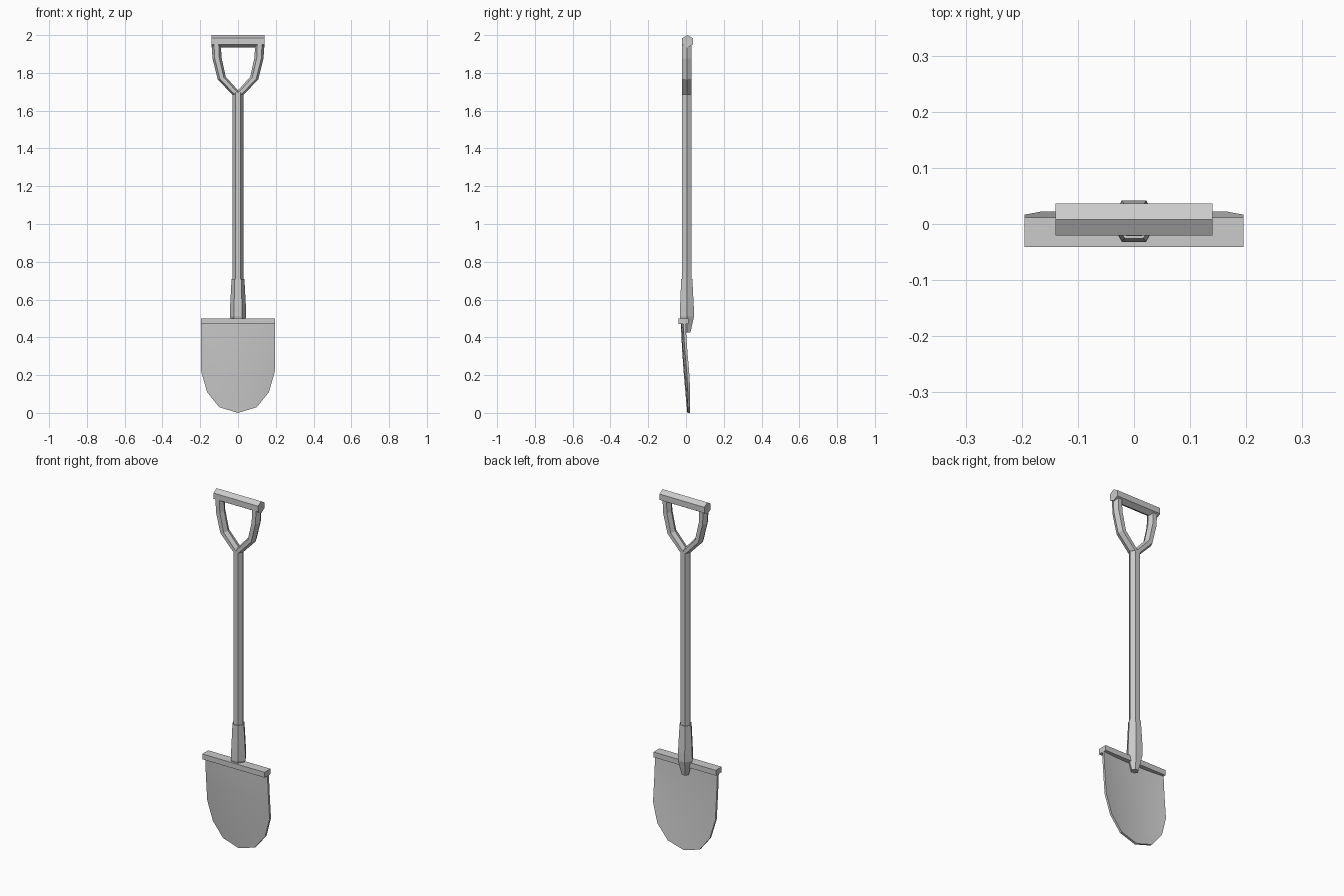
import bpy, bmesh
from math import cos, sin, pi, radians
from mathutils import Vector

cube = bpy.data.objects.get("Cube")
if cube:
    bpy.data.objects.remove(cube, do_unlink=True)

grey = bpy.data.materials.new("plain_grey")
grey.use_nodes = True
colour = (0.6, 0.6, 0.6, 1)
grey.diffuse_color = colour
grey.node_tree.nodes["Principled BSDF"].inputs["Base Color"].default_value = colour


def finish(name, bm):
    bmesh.ops.recalc_face_normals(bm, faces=bm.faces)
    mesh = bpy.data.meshes.new(name)
    bm.to_mesh(mesh)
    bm.free()
    mesh.materials.append(grey)
    obj = bpy.data.objects.new(name, mesh)
    bpy.context.collection.objects.link(obj)
    return obj


def loft(name, rings):
    """Skin a closed tube through equal-sized rings of points."""
    bm = bmesh.new()
    loops = [[bm.verts.new(p) for p in ring] for ring in rings]
    n = len(loops[0])
    for a, b in zip(loops, loops[1:]):
        for i in range(n):
            j = (i + 1) % n
            bm.faces.new((a[i], a[j], b[j], b[i]))
    bm.faces.new(loops[0])
    bm.faces.new(loops[-1])
    return finish(name, bm)


def hex_ring(r, y, z):
    return [(r * cos(i * pi / 3), y + r * sin(i * pi / 3), z) for i in range(6)]


# Shaft, and the socket whose tail tapers behind the blade
loft("shaft", [hex_ring(0.029, 0.004, z) for z in (0.66, 1.695)])
loft("socket", [hex_ring(0.02, 0.006, 0.425), hex_ring(0.043, 0.005, 0.51),
                hex_ring(0.042, 0.005, 0.56), hex_ring(0.034, 0.004, 0.71)])

# Fork arms: each station is an inner and an outer (x, z) point
stations = [((-0.02, 1.685), (0.03, 1.685)), ((0.065, 1.78), (0.107, 1.765)),
            ((0.088, 1.885), (0.135, 1.875)), ((0.09, 1.96), (0.14, 1.96))]
for side, label in ((1, "left"), (-1, "right")):
    rings = []
    for inner, outer in stations:
        mid = (Vector(inner) + Vector(outer)) / 2
        half = (Vector(outer) - Vector(inner)) / 2
        ring = []
        for i in range(6):
            p = mid + half * cos(i * pi / 3)
            ring.append((side * p.x, 0.004 + 0.028 * sin(i * pi / 3), p.y))
        rings.append(ring)
    loft(label + "_fork_arm", rings)

# Hexagonal crosswise grip
loft("grip", [[(x, 0.008 + 0.033 * sin(i * pi / 3), 1.967 + 0.033 * cos(i * pi / 3))
               for i in range(6)] for x in (-0.14, 0.14)])

# Foot rest bar along the top of the blade
loft("foot_rest", [[(x, -0.041, 0.47), (x, 0.012, 0.47), (x, 0.012, 0.5), (x, -0.041, 0.5)]
                   for x in (-0.195, 0.195)])

# Dished blade: edge half width and height, with front depth at centre and edge
columns = [-1, -0.84, -0.51, 0, 0.51, 0.84, 1]
bottom = [0.22, 0.11, 0.03, 0, 0.03, 0.11, 0.22]
bm = bmesh.new()
grid = []
for step in range(7):
    t = step / 6
    row = []
    for c, low in zip(columns, bottom):
        z = 0.48 + (low - 0.48) * t
        drop = 1 - z / 0.48
        y = -0.027 + 0.034 * drop ** 1.4 + c * c * (0.012 + 0.008 * drop)
        row.append([bm.verts.new((0.195 * c, y + d, z)) for d in (0, 0.013)])
    grid.append(row)
for a, b in zip(grid, grid[1:]):
    for i in range(6):
        for k in (0, 1):
            bm.faces.new((a[i][k], a[i + 1][k], b[i + 1][k], b[i][k]))
# Close the blade rim
rim = grid[0] + [r[-1] for r in grid[1:]] + grid[-1][-2::-1] + [r[0] for r in grid[-2:0:-1]]
for p, q in zip(rim, rim[1:] + rim[:1]):
    bm.faces.new((p[0], q[0], q[1], p[1]))
blade = finish("blade", bm)
bpy.ops.object.select_all(action="DESELECT")
blade.select_set(True)
bpy.context.view_layer.objects.active = blade
bpy.ops.object.shade_smooth_by_angle(angle=radians(30))
